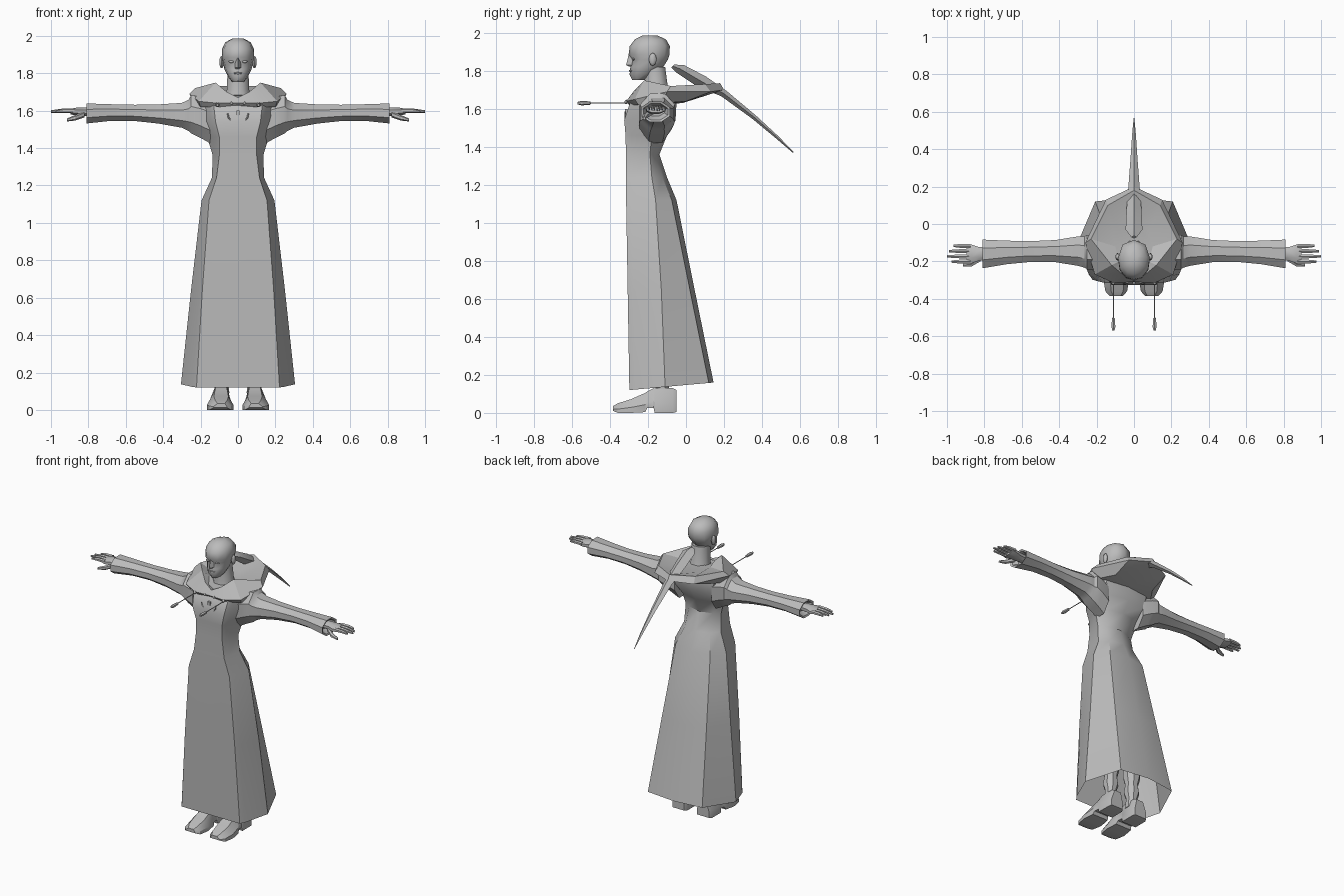
import bpy, bmesh, math
from mathutils import Vector

default_cube = bpy.data.objects.get("Cube")
if default_cube:
    bpy.data.objects.remove(default_cube, do_unlink=True)

grey = bpy.data.materials.new("plain_grey")
grey.use_nodes = True
grey.diffuse_color = (0.5, 0.5, 0.5, 1)
grey.node_tree.nodes["Principled BSDF"].inputs["Base Color"].default_value = (0.5, 0.5, 0.5, 1)


def finish(name, bm, mirror=False, angle=30):
    """Turn a bmesh into a shaded object, optionally mirrored across x."""
    bmesh.ops.recalc_face_normals(bm, faces=bm.faces)
    mesh = bpy.data.meshes.new(name)
    bm.to_mesh(mesh)
    bm.free()
    mesh.materials.append(grey)
    obj = bpy.data.objects.new(name, mesh)
    bpy.context.collection.objects.link(obj)
    if mirror:
        modifier = obj.modifiers.new("Mirror", "MIRROR")
        modifier.use_clip = False
        modifier.use_mirror_merge = False
    bpy.ops.object.select_all(action="DESELECT")
    obj.select_set(True)
    bpy.context.view_layer.objects.active = obj
    bpy.ops.object.shade_smooth_by_angle(angle=math.radians(angle))
    return obj


def skin(bm, rings, cap_start=True, cap_end=True):
    """Bridge a list of equal closed rings of points."""
    loops = [[bm.verts.new(point) for point in ring] for ring in rings]
    count = len(loops[0])
    for lower, upper in zip(loops, loops[1:]):
        for i in range(count):
            j = (i + 1) % count
            bm.faces.new((lower[i], lower[j], upper[j], upper[i]))
    if cap_start:
        bm.faces.new(loops[0][::-1])
    if cap_end:
        bm.faces.new(loops[-1])


def loft(name, rings, cap_start=True, cap_end=True, mirror=False, angle=30):
    bm = bmesh.new()
    skin(bm, rings, cap_start, cap_end)
    return finish(name, bm, mirror, angle)


def symmetric(half):
    """Complete a ring from its left half, given from front to back."""
    return half + [(-x, y, z) for x, y, z in half[-2:0:-1]]


def ellipse(axis, centre, first, second, sides=8):
    """Ring of points across the given axis (0 = x, 1 = y, 2 = z)."""
    u, v = [a for a in range(3) if a != axis]
    points = []
    for i in range(sides):
        turn = math.tau * (i + 0.5) / sides
        point = Vector(centre)
        point[u] += first * math.cos(turn)
        point[v] += second * math.sin(turn)
        points.append(point)
    return points


# Robe: height, front panel, half width, front, side and back depth
def robe_ring(z, panel, width, front, side, back, slope=0):
    outline = [(0, front), (panel, front), (panel + (width - panel) * 0.25, front + 0.03),
               (width, side), (width * 0.68, back - 0.025), (0, back)]
    return symmetric([(x, y, z + (y - front) * slope) for x, y in outline])


loft("robe", [
    robe_ring(0.12, 0.222, 0.305, -0.298, -0.11, 0.145, slope=0.09),
    robe_ring(0.65, 0.19, 0.25, -0.307, -0.13, 0.045),
    robe_ring(1.12, 0.155, 0.195, -0.315, -0.16, -0.05),
    robe_ring(1.24, 0.115, 0.14, -0.316, -0.18, -0.1),
    robe_ring(1.36, 0.1, 0.135, -0.316, -0.19, -0.14),
    robe_ring(1.46, 0.1, 0.165, -0.318, -0.18, -0.1),
    robe_ring(1.54, 0.12, 0.21, -0.325, -0.16, -0.055),
    robe_ring(1.63, 0.13, 0.24, -0.295, -0.15, -0.05),
    robe_ring(1.68, 0.11, 0.2, -0.24, -0.14, -0.06),
], cap_start=False)

# Hood lying open over the shoulders
loft("hood", [symmetric(half) for half in (
    [(0, -.3, 1.63), (.1, -.3, 1.62), (.2, -.25, 1.62), (.23, -.12, 1.63), (.15, 0, 1.64), (0, -.02, 1.63)],
    [(0, -.31, 1.64), (.11, -.315, 1.64), (.21, -.27, 1.65), (.26, -.1, 1.69), (.15, .13, 1.69), (0, .2, 1.7)],
    [(0, -.29, 1.67), (.06, -.27, 1.7), (.12, -.22, 1.75), (.23, -.08, 1.72), (.14, .1, 1.73), (0, .18, 1.735)],
    [(0, -.26, 1.66), (.05, -.25, 1.68), (.08, -.2, 1.71), (.1, -.12, 1.7), (.08, -.04, 1.69), (0, .02, 1.69)],
)], angle=25)

# Long hood tail: depth, height, half width, half thickness
tail = [(-.07, 1.825, .015, .008), (-.03, 1.81, .045, .02), (.08, 1.745, .04, .025), (.2, 1.68, .03, .014),
        (.36, 1.555, .018, .009), (.48, 1.45, .01, .006), (.565, 1.37, .002, .002)]
loft("hood_tail", [[(-w, y, z), (0, y + t, z + t), (w, y, z), (0, y - t, z - t)] for y, z, w, t in tail])

# Sleeves: distance out, depth, height and two radii, ending in a recessed cuff
sleeve = [(.14, -.16, 1.54, .09, .13), (.2, -.155, 1.565, .1, .12), (.25, -.15, 1.58, .1, .11),
          (.265, -.15, 1.575, .09, .09), (.3, -.145, 1.575, .085, .072), (.42, -.145, 1.582, .064, .056),
          (.55, -.147, 1.588, .06, .047), (.68, -.152, 1.59, .068, .048), (.81, -.16, 1.585, .083, .058),
          (.805, -.16, 1.585, .07, .046), (.77, -.16, 1.59, .05, .03)]
loft("sleeves", [ellipse(0, (x, y, z), a, b) for x, y, z, a, b in sleeve], mirror=True)

# Hands with four fingers and a thumb
bm = bmesh.new()
skin(bm, [ellipse(0, (x, -0.16, 1.595), a, b) for x, a, b in
          ((.77, .035, .025), (.83, .04, .025), (.87, .055, .022), (.895, .05, .016))])
for index, tip in enumerate((0.965, 0.99, 1.0, 0.975)):
    y = -0.117 - 0.028 * index
    skin(bm, [ellipse(0, (x, y, z), r, r, 6) for x, z, r in
              ((.875, 1.6, .013), (.93, 1.6, .012), (tip, 1.595, .007))])
skin(bm, [ellipse(0, (x, y, z), r, r, 6) for x, y, z, r in
          ((.82, -.185, 1.58, .016), (.87, -.215, 1.562, .015), (.915, -.22, 1.55, .008))])
finish("hands", bm, mirror=True)


# Neck and head: height, half width, front and back depth
def head_ring(z, width, front, back):
    middle = (front + back) / 2
    outline = [(0, front), (width * 0.5, front + 0.012), (width * 0.88, (front + middle) / 2),
               (width, middle + 0.01), (width * 0.72, back - 0.025), (0, back)]
    return symmetric([(x, y, z) for x, y in outline])


loft("neck", [ellipse(2, (0, y, z), r, r) for y, z, r in
              ((-.15, 1.64, .085), (-.155, 1.71, .065), (-.165, 1.82, .06))], angle=50)
loft("head", [head_ring(*row) for row in (
    (1.752, 0.03, -.283, -.2), (1.78, .053, -.297, -.165), (1.82, .072, -.293, -.12), (1.86, .082, -.284, -.095),
    (1.885, .086, -.302, -.087), (1.93, .085, -.296, -.085), (1.965, .068, -.27, -.105), (1.986, .03, -.23, -.15),
)], angle=50)

# Face details and ears
bm = bmesh.new()
skin(bm, [[(-w, -0.28, z), (0, y, z), (w, -0.28, z)] for z, w, y in
          ((1.822, .018, -.297), (1.83, .02, -.315), (1.885, .009, -.302))])
finish("nose", bm)
loft("lips", [ellipse(0, (x, -0.293 + abs(x) * 0.3, 1.8), d, h, 6) for x, d, h in
              ((-.026, .003, .002), (0, .008, .007), (.026, .003, .002))])


def blobs(name, centre, size):
    bm = bmesh.new()
    bmesh.ops.create_uvsphere(bm, u_segments=8, v_segments=6, radius=1)
    bmesh.ops.scale(bm, verts=bm.verts, vec=size)
    bmesh.ops.translate(bm, verts=bm.verts, vec=centre)
    return finish(name, bm, mirror=True, angle=50)


blobs("ears", (0.088, -0.175, 1.86), (0.012, 0.02, 0.034))
blobs("eyes", (0.036, -0.276, 1.862), (0.015, 0.008, 0.007))
blobs("outer_buttons", (0.11, -0.316, 1.635), (0.01, 0.008, 0.01))
blobs("inner_buttons", (0.035, -0.314, 1.64), (0.008, 0.006, 0.008))

# Drawstrings with weighted ends
loft("drawstrings", [ellipse(1, (0.11, y, 1.63), r, r, 6) for y, r in
                     ((-.3, .003), (-.5, .003), (-.505, .009), (-.55, .012), (-.57, .007))], mirror=True)

# Chest ornament: a hanging arc and a small clasp
arc = bpy.data.curves.new("chest_arc", "CURVE")
arc.dimensions = "3D"
arc.bevel_depth = 0.004
arc.bevel_resolution = 0
spline = arc.splines.new("POLY")
spline.points.add(8)
for i, point in enumerate(spline.points):
    turn = math.pi * (1 + i / 8)
    point.co = (0.055 * math.cos(turn), -0.32, 1.585 + 0.055 * math.sin(turn), 1)
arc.materials.append(grey)
bpy.context.collection.objects.link(bpy.data.objects.new("chest_arc", arc))
loft("chest_clasp", [ellipse(2, (0, -0.314, z), 0.013, 0.01, 4) for z in (1.575, 1.6)])

# Legs beneath the robe
loft("legs", [ellipse(2, (0.085, -0.125, z), r, r) for z, r in
              ((.09, .042), (.16, .036), (.2, .05), (.26, .042), (.31, .055), (.5, .06), (.9, .07))], mirror=True)

# Shoes: depth, half width, sole and top height
shoe = [(-.385, .035, .012, .035), (-.36, .058, 0, .05), (-.29, .07, 0, .072), (-.215, .06, .004, .105),
        (-.205, .055, .025, .112), (-.17, .052, .025, .13), (-.165, .055, 0, .13), (-.07, .055, 0, .13), (-.05, .045, .005, .12)]
loft("shoes", [[(.095 - w, y, low), (.095 + w, y, low), (.095 + w, y, (low + top) / 2.5),
                (.09 + w * 0.55, y, top), (.09 - w * 0.55, y, top), (.095 - w, y, (low + top) / 2.5)]
               for y, w, low, top in shoe], mirror=True)
